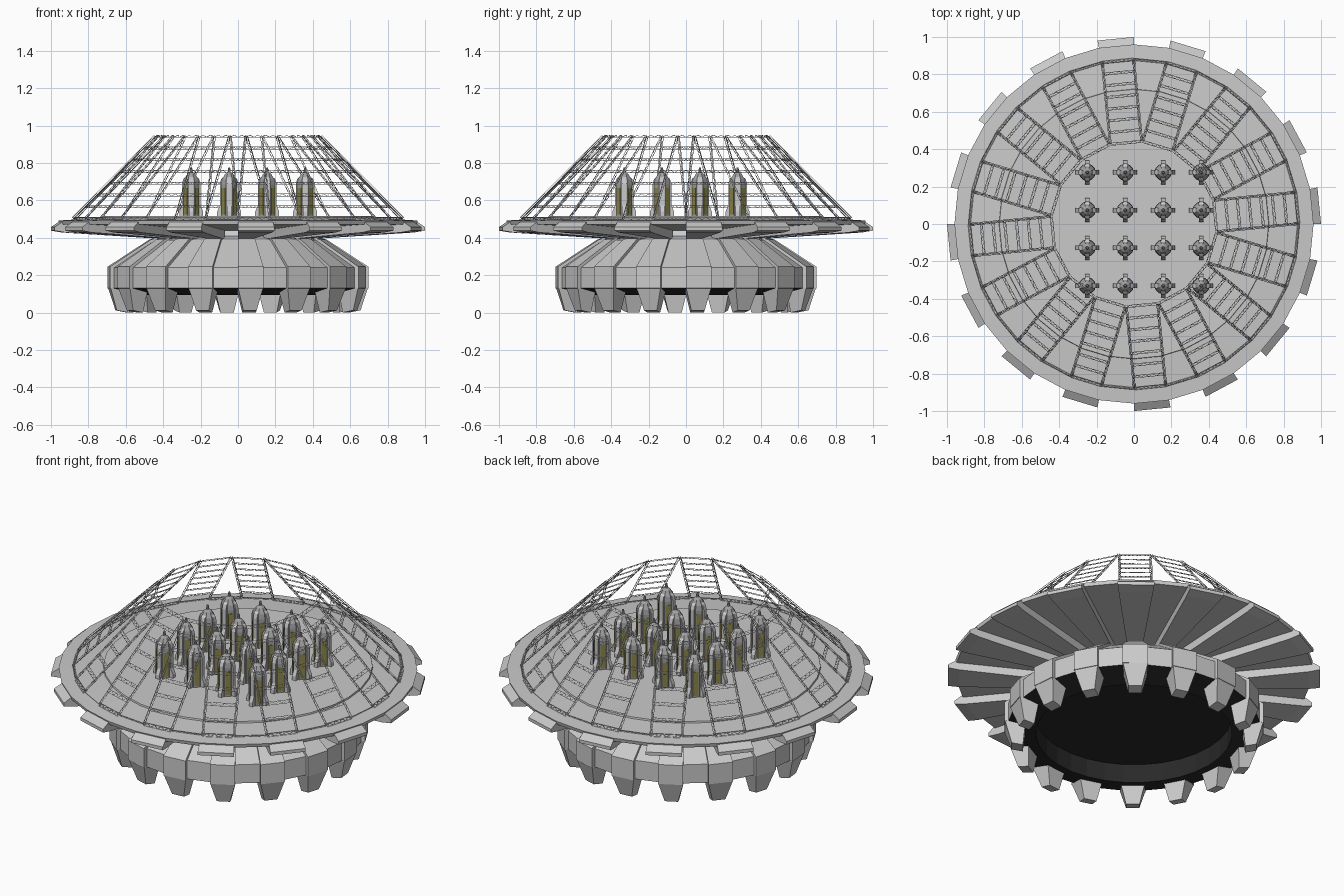
import bpy, bmesh, math
from mathutils import Vector, Matrix

if "Cube" in bpy.data.objects:
    bpy.data.objects.remove(bpy.data.objects["Cube"])

HALF = math.radians(5.625)          # half width of one sector (1/32 of a turn)
PITCH = math.radians(22.5)


def material(name, r, g, b):
    m = bpy.data.materials.new(name)
    m.diffuse_color = (r, g, b, 1)
    m.use_nodes = True
    m.node_tree.nodes["Principled BSDF"].inputs["Base Color"].default_value = m.diffuse_color
    return m


GREY = material("hull grey", 0.59, 0.59, 0.59)
DARK = material("tower grey", 0.36, 0.36, 0.37)
BLACK = material("underside black", 0.022, 0.022, 0.022)
OLIVE = material("olive window", 0.27, 0.25, 0.07)


def finish(name, bm, *mats):
    bmesh.ops.recalc_face_normals(bm, faces=bm.faces)
    me = bpy.data.meshes.new(name)
    bm.to_mesh(me)
    bm.free()
    for m in mats:
        me.materials.append(m)
    ob = bpy.data.objects.new(name, me)
    bpy.context.collection.objects.link(ob)
    return ob


def loft(bm, a, b, mat=0):
    """Closed solid between two matching point rings."""
    va = [bm.verts.new(p) for p in a]
    vb = [bm.verts.new(p) for p in b]
    n = len(a)
    faces = [bm.faces.new(va), bm.faces.new(vb[::-1])]
    faces += [bm.faces.new((va[i], vb[i], vb[(i + 1) % n], va[(i + 1) % n])) for i in range(n)]
    for f in faces:
        f.material_index = mat


def ring(r, z, n, turn=0.0):
    return [Vector((r * math.cos(turn + i * math.tau / n), r * math.sin(turn + i * math.tau / n), z))
            for i in range(n)]


def revolve(bm, profile, n=32, turn=0.0):
    """Lathe an (r, z) profile; the ends are capped."""
    rings = [[bm.verts.new(p) for p in ring(r, z, n, turn)] for r, z in profile]
    for a, b in zip(rings, rings[1:]):
        for i in range(n):
            bm.faces.new((a[i], a[(i + 1) % n], b[(i + 1) % n], b[i]))
    bm.faces.new(rings[0])
    bm.faces.new(rings[-1])


def sector(bm, profile):
    """Solid slice of an (r, z) profile, one sector wide."""
    c, s = math.cos(HALF), math.sin(HALF)
    loft(bm, [Vector((r * c, -r * s, z)) for r, z in profile],
         [Vector((r * c, r * s, z)) for r, z in profile])


def bar(bm, p, q, t=0.0013):
    """Thin square bar from p to q."""
    d = (q - p).normalized()
    u = d.cross(Vector((0, 0, 1)) if abs(d.z) < 0.9 else Vector((1, 0, 0))).normalized() * t
    v = d.cross(u).normalized() * t
    loft(bm, [p + u, p + v, p - u, p - v], [q + u, q + v, q - u, q - v])


def truss(bm, p, q, offset, steps):
    """Two chords with zigzag bracing."""
    bar(bm, p - offset, q - offset)
    bar(bm, p + offset, q + offset)
    for i in range(steps):
        s = 1 if i % 2 else -1
        bar(bm, p.lerp(q, i / steps) + offset * s, p.lerp(q, (i + 1) / steps) - offset * s, 0.001)


def around(name, build, mat):
    """Repeat one part sixteen times around the axis."""
    bm = bmesh.new()
    build(bm)
    ob = finish(name, bm, mat)
    me = ob.data
    bm = bmesh.new()
    for k in range(16):
        start = len(bm.verts)
        bm.from_mesh(me)
        bm.verts.ensure_lookup_table()
        bmesh.ops.rotate(bm, verts=bm.verts[start:], cent=(0, 0, 0),
                         matrix=Matrix.Rotation(HALF + k * PITCH, 3, 'Z'))
    bm.to_mesh(me)
    bm.free()
    return ob


# Dish deck with a small step
bm = bmesh.new()
revolve(bm, [(0.72, 0.516), (0.722, 0.507), (0.96, 0.492), (0.955, 0.472), (0.30, 0.435)])
finish("dish_deck", bm, GREY)

# Wide beams under the dish, ending in the sloped rim plates
around("dish_beams", lambda b: sector(b, [(0.93, 0.487), (0.955, 0.487), (1.0, 0.457), (1.0, 0.438),
                                          (0.94, 0.428), (0.35, 0.39), (0.35, 0.44), (0.9, 0.48)]), GREY)

# Lower hull: outer shell, black underside and hollow
bm = bmesh.new()
revolve(bm, [(0.30, 0.45), (0.32, 0.41), (0.45, 0.388), (0.675, 0.24), (0.675, 0.13),
             (0.525, 0.093), (0.525, 0.203)])
for f in bm.faces:
    c = f.calc_center_median()
    inside = c.z < 0.16 and c.xy.length < 0.65
    ceiling = abs(c.z - 0.203) < 0.01 and c.xy.length < 0.3
    f.material_index = 1 if inside or ceiling else 0
finish("lower_hull", bm, GREY, BLACK)

# Raised hull panels
around("hull_panels", lambda b: sector(b, [(0.44, 0.40), (0.475, 0.39), (0.697, 0.245), (0.697, 0.13),
                                           (0.64, 0.125), (0.64, 0.235), (0.44, 0.37)]), GREY)


# Tapered feet
def foot(b):
    def quad(r0, r1, w, z0, z1):
        return [Vector((r0, -w, z0)), Vector((r1, -w, z1)), Vector((r1, w, z1)), Vector((r0, w, z0))]
    loft(b, quad(0.58, 0.692, 0.068, 0.135, 0.135), quad(0.595, 0.655, 0.036, 0.0, 0.012))


around("feet", foot, GREY)


# Lattice cage: sixteen leaning ladders and a base ring
def ladder(b):
    w = 0.084
    slope = Vector((-0.44, 0, 0.44))
    base, n = Vector((0.876, 0, 0.503)), slope.normalized()
    out = Vector((1, 0, 1)).normalized() * 0.008
    for s in (-1, 1):
        p = base + Vector((0, s * w, 0))
        truss(b, p, p + slope, Vector((0, 0.006, 0)), 28)
        bar(b, p + out, p + slope + out)
    for i in range(8):
        c = base + slope * (i / 7)
        side = Vector((0, w, 0))
        truss(b, c - side, c + side, n * 0.009, 8)
    # ring piece to the next ladder
    p = base + Vector((0, w, 0))
    q = Matrix.Rotation(PITCH, 3, 'Z') @ (base - Vector((0, w, 0)))
    truss(b, p, q, Vector((0.005, 0, 0.005)), 8)


around("lattice_cage", ladder, GREY)


# Towers: octagonal body, pointed roof, four buttresses, window plates
def tower(bm):
    turn = math.pi / 8
    stages = [(0.046, 0.512), (0.046, 0.685), (0.041, 0.712), (0.024, 0.74), (0.009, 0.752), (0.005, 0.776)]
    revolve(bm, stages, 8, turn)
    for f in bm.faces:
        f.material_index = 1
    for k in range(4):
        rot = Matrix.Rotation(k * math.pi / 2, 3, 'Z')
        prof = [(0.03, 0.512), (0.064, 0.512), (0.064, 0.54), (0.050, 0.572), (0.050, 0.69),
                (0.042, 0.715), (0.03, 0.725)]
        loft(bm, [rot @ Vector((r, -0.012, z)) for r, z in prof],
             [rot @ Vector((r, 0.012, z)) for r, z in prof])
        # tall window plate on the diagonal faces
        rot = Matrix.Rotation((k + 0.5) * math.pi / 2, 3, 'Z')
        quad = [(-0.0135, 0.525), (0.0135, 0.525), (0.0135, 0.665), (-0.0135, 0.665)]
        loft(bm, [rot @ Vector((0.041, y, z)) for y, z in quad],
             [rot @ Vector((0.0445, y, z)) for y, z in quad], 2)


bm = bmesh.new()
tower(bm)
first = finish("tower_1", bm, GREY, DARK, OLIVE)
spots = [(-0.25 + 0.203 * i, -0.33 + 0.202 * j) for i in range(4) for j in range(4)]
for k, (x, y) in enumerate(spots):
    ob = first if k == 0 else bpy.data.objects.new("tower_%d" % (k + 1), first.data)
    if k:
        bpy.context.collection.objects.link(ob)
    ob.location = (x, y, 0)
